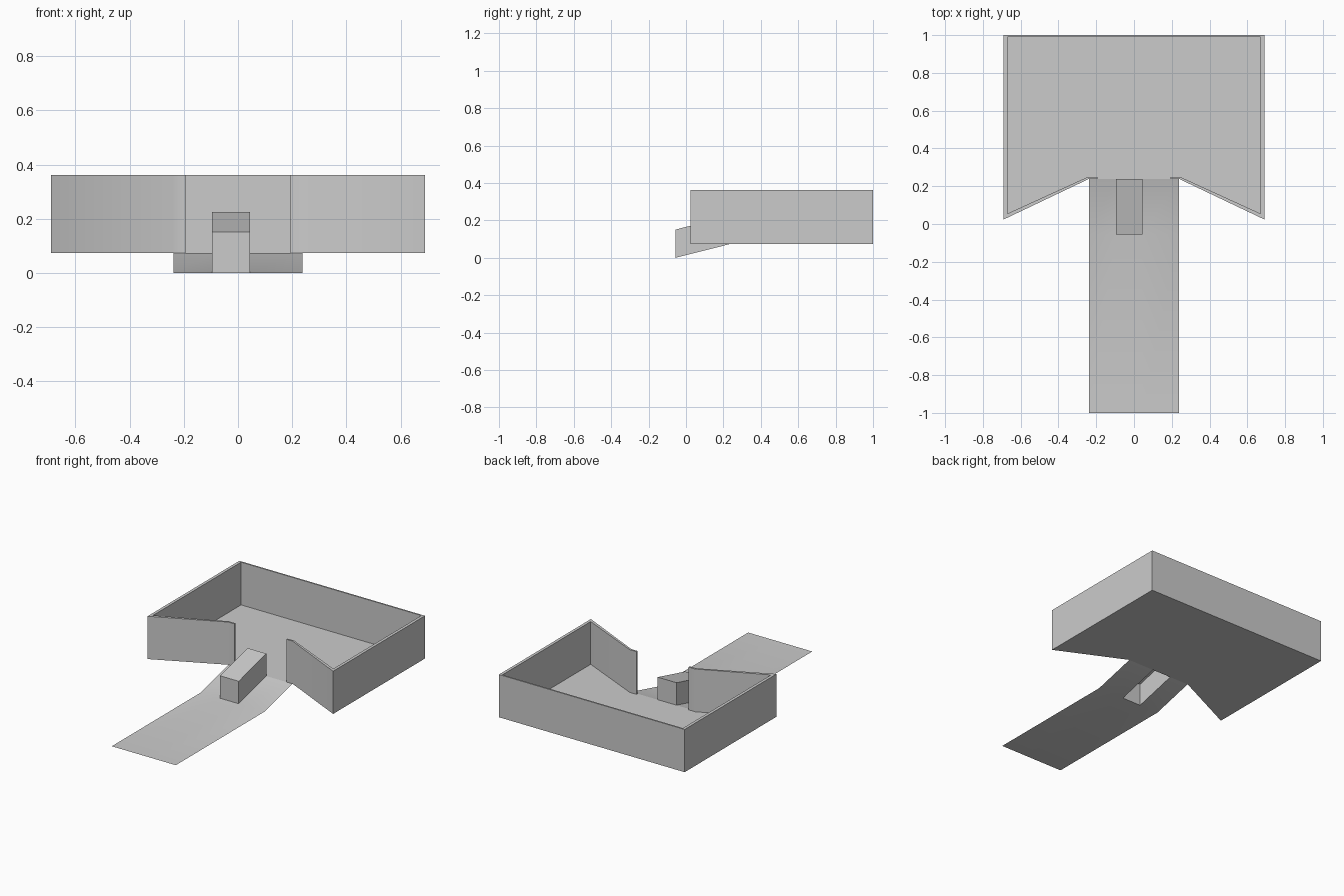
import bpy, bmesh, math

if "Cube" in bpy.data.objects:
    bpy.data.objects.remove(bpy.data.objects["Cube"])

FLOOR, TOP = 0.074, 0.361


def make(name, verts, faces, smooth=True):
    mesh = bpy.data.meshes.new(name)
    mesh.from_pydata(verts, [], faces)
    bm = bmesh.new()
    bm.from_mesh(mesh)
    bmesh.ops.recalc_face_normals(bm, faces=bm.faces)
    if name == "floor" and bm.faces[:][0].normal.z < 0:
        bmesh.ops.reverse_faces(bm, faces=bm.faces)
    bm.to_mesh(mesh)
    bm.free()
    ob = bpy.data.objects.new(name, mesh)
    bpy.context.collection.objects.link(ob)
    if smooth:
        bpy.ops.object.select_all(action='DESELECT')
        ob.select_set(True)
        bpy.context.view_layer.objects.active = ob
        bpy.ops.object.shade_smooth_by_angle(angle=math.radians(40))
    return ob


def mirrored(path):
    # path runs from the back to the doorway on the right; add the left half
    return [(-x, y) for x, y in reversed(path)] + path


# Right half of wall plan, back corner round to the doorway
outer = mirrored([(0.69, 1.0), (0.69, 0.024), (0.24, 0.238), (0.193, 0.238)])
inner = mirrored([(0.67, 0.99), (0.67, 0.055), (0.243, 0.25), (0.193, 0.25)])

# Walls: rectangular section swept along the plan
verts, faces = [], []
for (ox, oy), (ix, iy) in zip(outer, inner):
    verts += [(ox, oy, FLOOR), (ox, oy, TOP), (ix, iy, TOP), (ix, iy, FLOOR)]
n = len(outer)
for i in range(n - 1):
    for k in range(4):
        a, b = 4 * i + k, 4 * i + (k + 1) % 4
        faces.append((a, b, b + 4, a + 4))
faces += [(0, 1, 2, 3), tuple(4 * (n - 1) + k for k in range(4))]
make("walls", verts, faces)

# Floor: inner plan, extended to the ramp at the doorway
plan = [(-0.193, 0.238)] + inner + [(0.193, 0.238)]
make("floor", [(x, y, FLOOR) for x, y in plan], [tuple(range(len(plan)))], False)

# Ramp: flat run then slope, with an opening under the block
xs = [-0.238, -0.096, 0.044, 0.238]
rows = [(-1.0, 0.0), (-0.055, 0.0), (0.238, FLOOR)]
verts = [(x, y, z) for y, z in rows for x in xs]
faces = [(4 * r + c, 4 * r + c + 1, 4 * r + c + 5, 4 * r + c + 4)
         for r in range(2) for c in range(3) if (r, c) != (1, 1)]
make("ramp", verts, faces)

# Slanted block on the ramp, open underneath
h = 0.151
base = [(xs[1], *rows[1]), (xs[2], *rows[1]), (xs[2], *rows[2]), (xs[1], *rows[2])]
verts = base + [(x, y, z + h) for x, y, z in base]
faces = [(i, (i + 1) % 4, (i + 1) % 4 + 4, i + 4) for i in range(4)] + [(4, 5, 6, 7)]
make("ramp_block", verts, faces, False)
